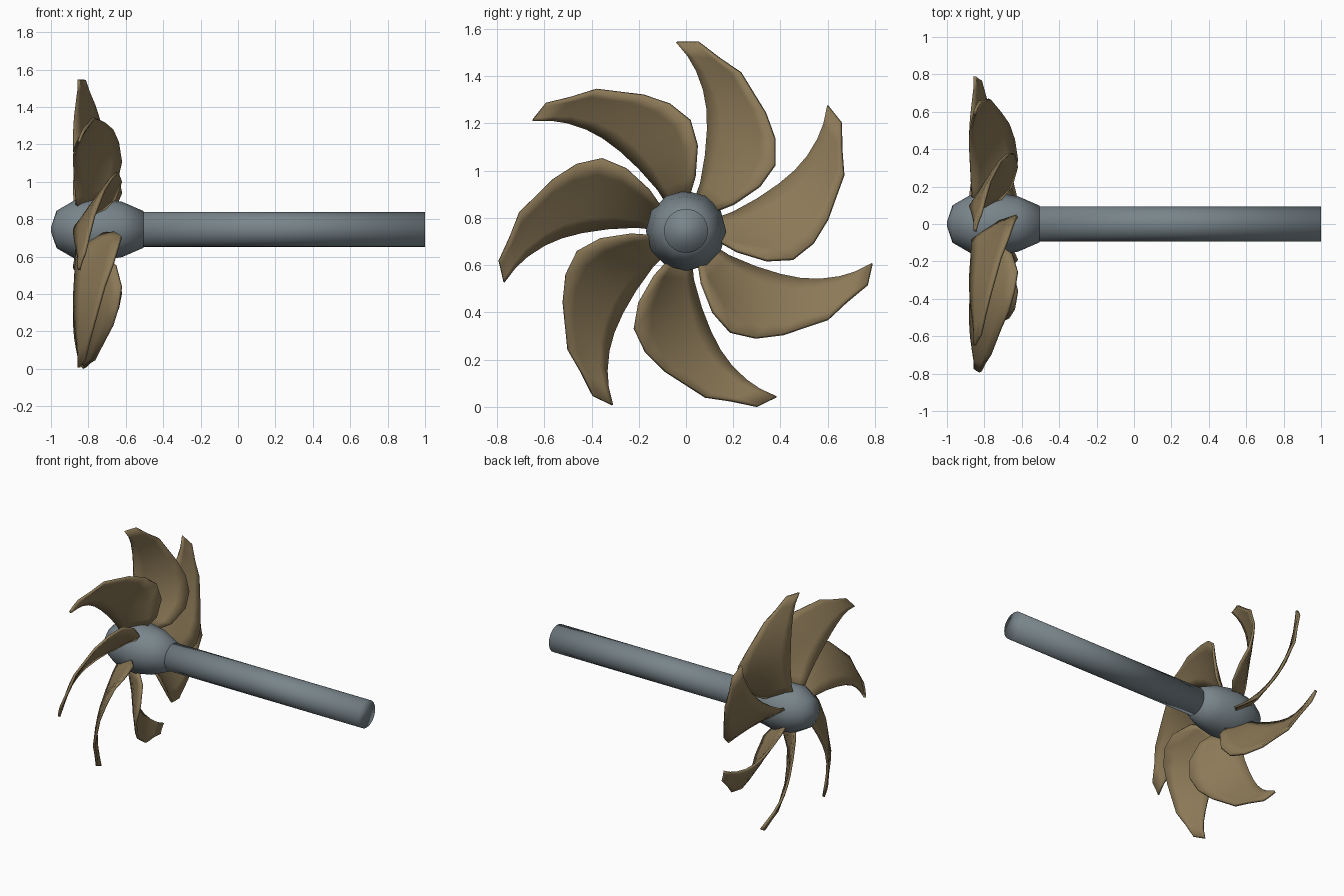
import bpy, bmesh, math
from mathutils import Matrix, Vector

cube = bpy.data.objects.get("Cube")
if cube:
    bpy.data.objects.remove(cube)

AXIS_Z = 0.745
BLADES = 7


def material(name, rgb):
    m = bpy.data.materials.new(name)
    m.use_nodes = True
    m.diffuse_color = (*rgb, 1)
    bsdf = m.node_tree.nodes["Principled BSDF"]
    bsdf.inputs["Base Color"].default_value = (*rgb, 1)
    bsdf.inputs["Roughness"].default_value = 0.6
    return m


steel = material("blue grey steel", (0.19, 0.235, 0.26))
bronze = material("bronze", (0.26, 0.19, 0.095))


def finish(name, bm, mat):
    """Make a fully smooth shaded object."""
    bmesh.ops.recalc_face_normals(bm, faces=bm.faces)
    for face in bm.faces:
        face.smooth = True
    mesh = bpy.data.meshes.new(name)
    bm.to_mesh(mesh)
    bm.free()
    mesh.materials.append(mat)
    ob = bpy.data.objects.new(name, mesh)
    bpy.context.collection.objects.link(ob)
    return ob


def lathe(name, profile, sides, mat):
    """Revolve (x, radius) points around the shaft axis."""
    bm = bmesh.new()
    rings = []
    for x, r in profile:
        turns = [2 * math.pi * i / sides for i in range(sides)]
        rings.append([bm.verts.new((x, r * math.sin(a), AXIS_Z + r * math.cos(a)))
                      for a in turns])
    for a, b in zip(rings, rings[1:]):
        for i in range(sides):
            j = (i + 1) % sides
            bm.faces.new((a[i], a[j], b[j], b[i]))
    bm.faces.new(rings[0])
    bm.faces.new(rings[-1])
    return finish(name, bm, mat)


# Rounded hub and long round shaft
lathe("hub", [(-1, 0.012), (-0.97, 0.1), (-0.875, 0.155), (-0.75, 0.17),
              (-0.62, 0.148), (-0.505, 0.098)], 12, steel)
lathe("shaft", [(-0.53, 0.093), (1, 0.093)], 32, steel)

# Blade edges from root to tip, as (x, sideways, outwards)
inner_edge = [(-0.86, 0.03, 0.1), (-0.865, 0.065, 0.2), (-0.87, 0.085, 0.32),
              (-0.875, 0.093, 0.43), (-0.875, 0.09, 0.52), (-0.87, 0.075, 0.6),
              (-0.86, 0.045, 0.68), (-0.852, 0.01, 0.74), (-0.85, -0.04, 0.8)]
outer_edge = [(-0.72, 0.125, 0.085), (-0.655, 0.2, 0.115), (-0.625, 0.31, 0.19),
              (-0.642, 0.375, 0.28), (-0.672, 0.375, 0.39), (-0.715, 0.335, 0.5),
              (-0.77, 0.23, 0.67), (-0.795, 0.14, 0.73), (-0.82, 0.05, 0.8)]
CHORD = 5


def make_blade(index):
    """Cupped, pitched and swept sheet with a thin wall."""
    turn = Matrix.Rotation(2 * math.pi * index / BLADES, 4, "X")
    place = Matrix.Translation((0, 0, AXIS_Z)) @ turn
    bm = bmesh.new()
    rows = []
    for a, b in zip(inner_edge, outer_edge):
        a, b = Vector(a), Vector(b)
        row = []
        for i in range(CHORD + 1):
            t = i / CHORD
            p = a.lerp(b, t)
            p.x -= 0.12 * (b - a).length * t * (1 - t)
            row.append(bm.verts.new(place @ p))
        rows.append(row)
    for r, s in zip(rows, rows[1:]):
        for i in range(CHORD):
            bm.faces.new((r[i], r[i + 1], s[i + 1], s[i]))
    ob = finish(f"blade_{index + 1}", bm, bronze)
    wall = ob.modifiers.new("wall", "SOLIDIFY")
    wall.thickness = 0.016
    wall.offset = 0


for k in range(BLADES):
    make_blade(k)
